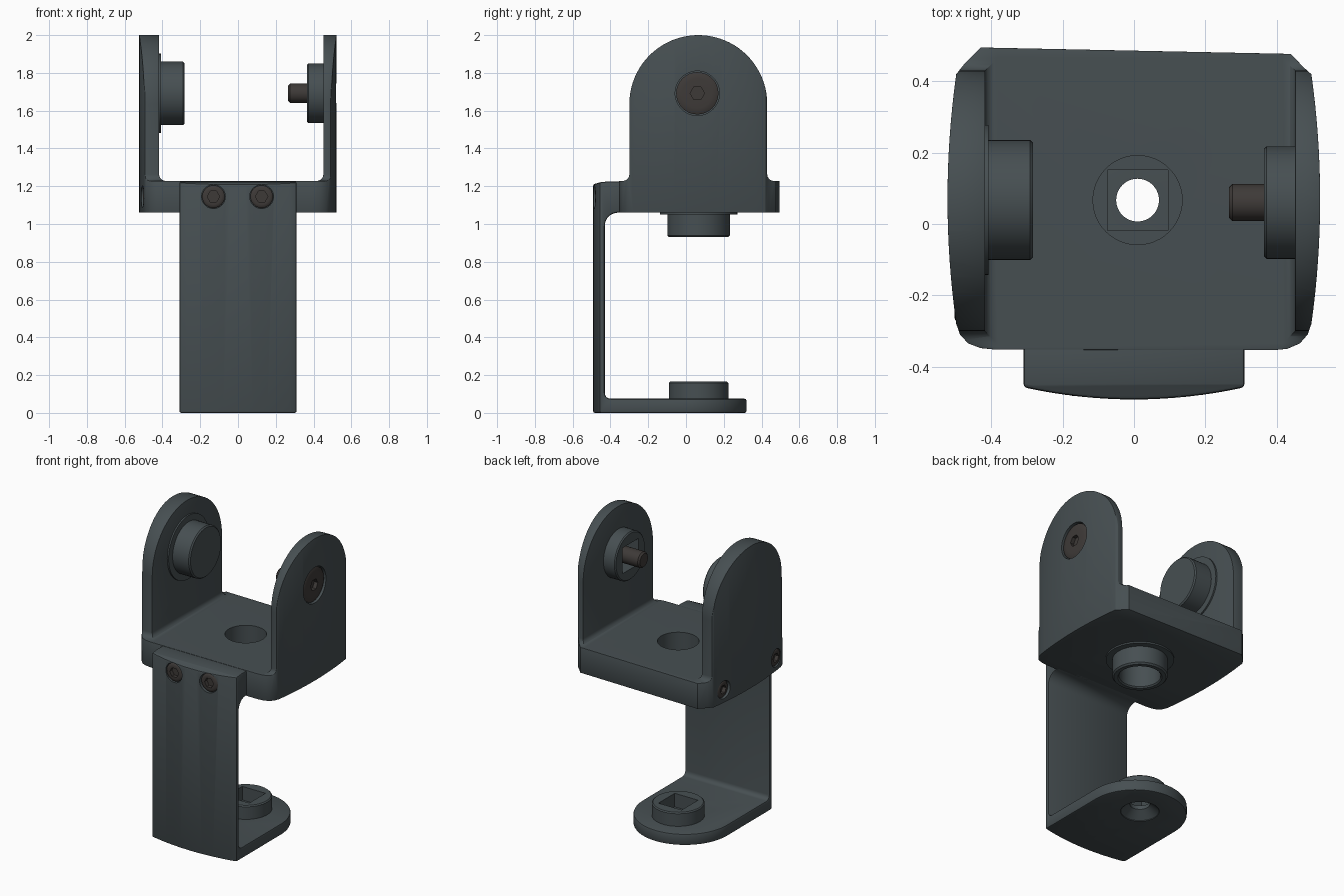
import bpy, bmesh
from math import pi, sin, cos
from mathutils import Vector

if "Cube" in bpy.data.objects:
    bpy.data.objects.remove(bpy.data.objects["Cube"])

def material(name, col):
    m = bpy.data.materials.new(name)
    m.diffuse_color = (*col, 1)
    m.use_nodes = True
    m.node_tree.nodes["Principled BSDF"].inputs["Base Color"].default_value = m.diffuse_color
    return m

METAL = material("dark_metal", (0.062, 0.078, 0.084))
STEEL = material("screw_steel", (0.048, 0.042, 0.039))

def finish(name, bm, mat):
    bmesh.ops.recalc_face_normals(bm, faces=bm.faces)
    me = bpy.data.meshes.new(name)
    bm.to_mesh(me)
    bm.free()
    me.materials.append(mat)
    ob = bpy.data.objects.new(name, me)
    bpy.context.collection.objects.link(ob)
    return ob

def prism(name, pts, axis, lo, hi, mat=METAL):
    """Extrude a 2D outline along an axis."""
    place = {'x': lambda a, b, h: (h, a, b),
             'y': lambda a, b, h: (a, h, b),
             'z': lambda a, b, h: (a, b, h)}[axis]
    bm = bmesh.new()
    A, B = ([bm.verts.new(place(a, b, h)) for a, b in pts] for h in (lo, hi))
    bm.faces.new(A)
    bm.faces.new(B[::-1])
    for i in range(len(A)):
        j = (i + 1) % len(A)
        bm.faces.new((A[i], A[j], B[j], B[i]))
    return finish(name, bm, mat)

def lathe(name, prof, loc, direction, mat=METAL, n=48, tube=False):
    """Turn (radius, height) points about a direction; caps or a closed tube."""
    q = Vector(direction).to_track_quat('Z', 'Y')
    bm = bmesh.new()
    rings = [[bm.verts.new(q @ Vector((r * cos(2*pi*k/n), r * sin(2*pi*k/n), h)) + Vector(loc))
              for k in range(n)] for r, h in prof]
    pairs = list(zip(rings, rings[1:]))
    if tube:
        pairs.append((rings[-1], rings[0]))
    else:
        bm.faces.new(rings[0])
        bm.faces.new(rings[-1])
    for A, B in pairs:
        for k in range(n):
            j = (k + 1) % n
            bm.faces.new((A[k], A[j], B[j], B[k]))
    return finish(name, bm, mat)

def apply(ob, mod):
    bpy.context.view_layer.objects.active = ob
    bpy.ops.object.modifier_apply(modifier=mod.name)

def boolean(ob, tool, op='DIFFERENCE'):
    m = ob.modifiers.new("bool", 'BOOLEAN')
    m.operation, m.solver, m.object = op, 'EXACT', tool
    apply(ob, m)
    bpy.data.objects.remove(tool)

def bevel(ob, w, seg=2):
    m = ob.modifiers.new("bevel", 'BEVEL')
    m.width, m.segments, m.limit_method, m.angle_limit = w, seg, 'ANGLE', 0.7
    apply(ob, m)

def arc(cx, cy, r, a0, a1, n=8):
    return [(cx + r * cos(pi/180*(a0 + (a1-a0)*i/n)), cy + r * sin(pi/180*(a0 + (a1-a0)*i/n)))
            for i in range(n + 1)]

CX, CY, PZ = 0.01, 0.067, 1.692   # vertical axis and pivot height

# upper yoke: front profile, plan and side silhouette intersected
yoke = prism("upper_yoke",
    [(-.56, 1.06), (.56, 1.06), (.56, 2.05), (.452, 2.05)]
    + arc(.417, 1.263, .035, 0, -90, 5) + arc(-.383, 1.263, .035, 270, 180, 5)
    + [(-.418, 2.05), (-.56, 2.05)], 'y', -.6, .6)
ys = [-.28 + .7 * i / 16 for i in range(17)]
plan = ([(.522 - .2 * (y - .07)**2, y) for y in ys] + [(.475, .44), (.44, .477), (-.43, .495), (-.475, .45)]
        + [(-.523 + .2 * (y - .07)**2, y) for y in reversed(ys)]
        + [(-.488, -.31), (-.465, -.335), (-.43, -.348), (-.39, -.352),
           (.39, -.354), (.43, -.35), (.465, -.335), (.487, -.31)])
boolean(yoke, prism("plan_cutter", plan, 'z', 1.0, 2.1), 'INTERSECT')
side = ([(-.38, 1.0), (.51, 1.0), (.51, 1.228), (.465, 1.228)] + arc(.465, 1.263, .035, 270, 180, 5)
        + arc(.065, 1.635, .365, 0, 180, 40)
        + arc(-.335, 1.263, .035, 0, -90, 5) + [(-.38, 1.228)])
boolean(yoke, prism("side_cutter", side, 'x', -.7, .7), 'INTERSECT')
bevel(yoke, .01)

# lower arm: C-shaped side profile trimmed by a plan with bowed front and round end
arm = prism("lower_arm",
    [(-.31, 1.06), (-.31, 1.226), (-.40, 1.226), (-.45, 1.222), (-.51, 1.205), (-.51, 0), (.35, 0), (.35, .075)]
    + arc(-.40, .105, .03, 270, 180, 5) + arc(-.36, .99, .07, 180, 90, 8), 'x', -.4, .4)
xs = [-.31 + .62 * i / 16 for i in range(17)]
boolean(arm, prism("arm_plan_cutter", [(x, -.492 + .034 * (x / .31)**2) for x in xs]
        + arc(0, .01, .31, 0, 180, 36), 'z', -.1, 1.4), 'INTERSECT')
bevel(arm, .014)

# bosses around the vertical axis and on the pivot axis
boss = lathe("lower_socket_boss", [(.158, .07), (.158, .158), (.151, .165)], (CX, CY, 0), (0, 0, 1))
sq = [(-.085, -.085), (.085, -.085), (.085, .085), (-.085, .085)]
boolean(boss, prism("square_cutter", [(CX + a, CY + b) for a, b in sq], 'z', .0, .3))
boolean(arm, lathe("arm_hole_cutter", [(.118, -.01), (.115, .004), (.06, .05), (.06, .2)],
                   (CX, CY, 0), (0, 0, 1)))

boolean(yoke, lathe("bore_cutter", [(.125, .9), (.125, 1.4)], (CX, CY, 0), (0, 0, 1)))
lathe("hanging_collar", [(.125, 1.08), (.125, .938), (.133, .93), (.157, .93), (.166, .94),
      (.166, 1.05), (.205, 1.05), (.205, 1.08)], (CX, CY, 0), (0, 0, 1), tube=True)

lathe("left_pivot_boss", [(.21, -.02), (.21, .01), (.168, .01), (.168, .127), (.16, .135)],
      (-.418, CY, PZ), (1, 0, 0))
rboss = lathe("right_pivot_boss", [(.158, -.01), (.158, .081), (.151, .088)],
              (.453, CY - .007, PZ), (-1, 0, 0))
boolean(rboss, prism("square_cutter", [(CY - .007 + a, PZ + b) for a, b in sq], 'x', .3, .5))

def screw(name, host, surface, direction, r, hexr, shaft=0.0):
    """Recessed socket-head screw set into a host surface."""
    d = Vector(direction)
    boolean(host, lathe("recess_cutter", [(r * 1.05, -.035), (r * 1.05, .06)], surface, d))
    head = [(r * .75, -.038), (r, -.02), (r, -.008), (r * .88, -.002), (r * .7, 0)]
    if shaft:
        head = [(.042, -shaft), (.052, -shaft + .01), (.052, -.038)] + head
    ob = lathe(name, head, surface, d, STEEL, 32)
    boolean(ob, lathe("hex_cutter", [(hexr, -.025), (hexr, .05)], surface, d, STEEL, 6))
    return ob

# pivot screw, two front screws, two left side screws
screw("pivot_screw", yoke, (.516, CY - .007, PZ), (1, 0, 0), .112, .038, .25)
for i, x in enumerate((-.13, .125)):
    screw(f"front_screw_{i + 1}", arm, (x, -.482, 1.145), (0, -1, 0), .06, .033)
for i, y in enumerate((-.22, .33)):
    screw(f"side_screw_{i + 1}", yoke, (-.504, y, 1.145), (-1, 0, 0), .055, .03)

# smooth rounded surfaces, keep hard edges
bpy.ops.object.select_all(action='SELECT')
bpy.context.view_layer.objects.active = yoke
bpy.ops.object.shade_smooth_by_angle(angle=0.6)
